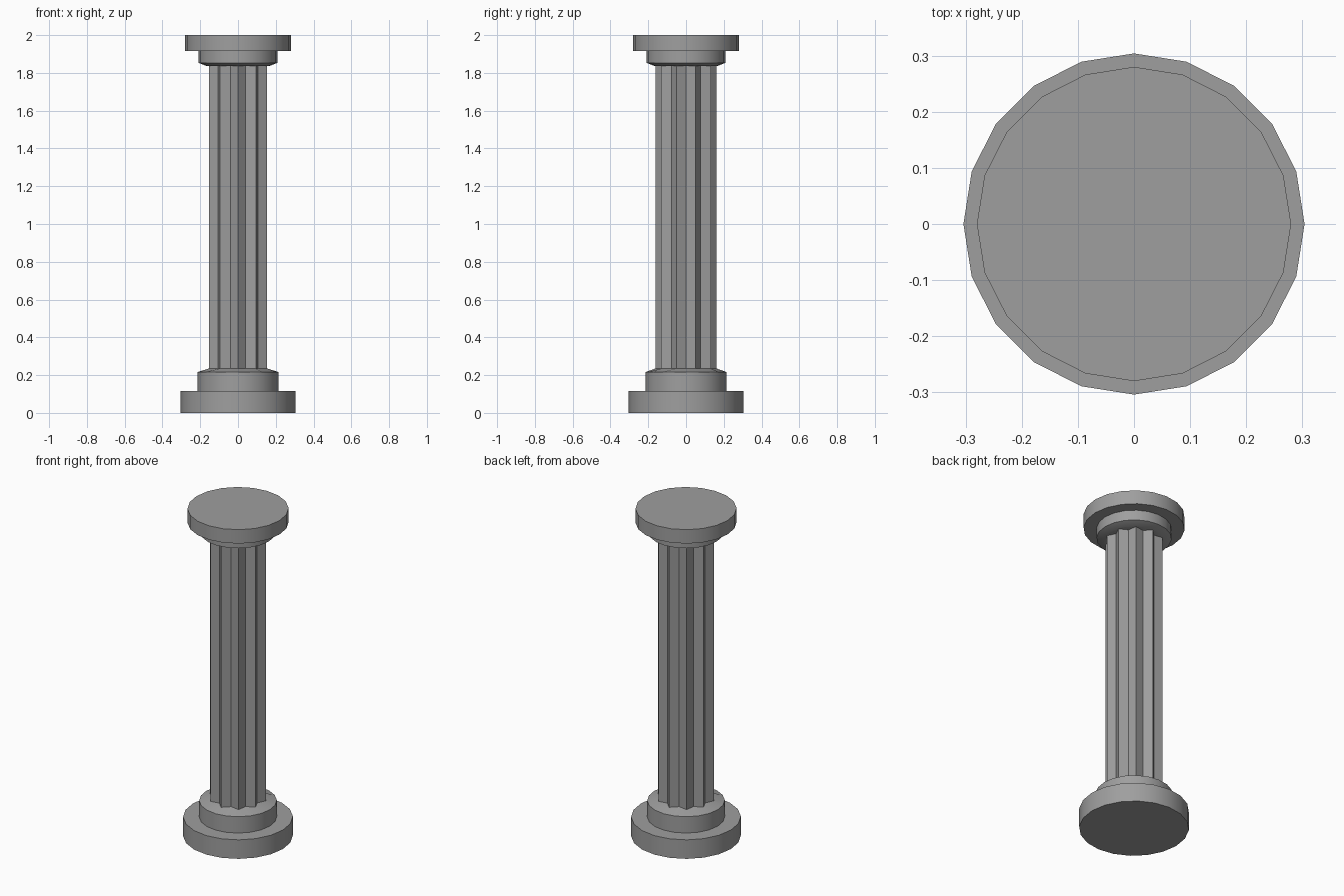
import bpy, bmesh
from math import cos, sin, pi, radians

if "Cube" in bpy.data.objects:
    bpy.data.objects.remove(bpy.data.objects["Cube"])

N = 20
FLUTE_OUT, FLUTE_IN = 0.162, 0.13

# Dark grey stone
stone = bpy.data.materials.new("dark_stone")
stone.diffuse_color = (0.345, 0.345, 0.345, 1)
stone.use_nodes = True
stone.node_tree.nodes["Principled BSDF"].inputs["Base Color"].default_value = stone.diffuse_color


def ring(bm, z, outer, inner=None):
    """20-point ring; alternating radii give the fluted star section."""
    inner = outer if inner is None else inner
    verts = []
    for i in range(N):
        a = 2 * pi * i / N
        r = outer if i % 2 else inner   # ridges at 18, 54, 90 ... degrees
        verts.append(bm.verts.new((r * cos(a), r * sin(a), z)))
    return verts


def loft(name, sections, cap_bottom=False, cap_top=False):
    bm = bmesh.new()
    rings = [ring(bm, *s) for s in sections]
    for lo, hi in zip(rings, rings[1:]):
        for i in range(N):
            j = (i + 1) % N
            bm.faces.new((lo[i], lo[j], hi[j], hi[i]))
    if cap_bottom:
        bm.faces.new(rings[0][::-1])
    if cap_top:
        bm.faces.new(rings[-1])
    mesh = bpy.data.meshes.new(name)
    bm.to_mesh(mesh)
    bm.free()
    mesh.materials.append(stone)
    obj = bpy.data.objects.new(name, mesh)
    bpy.context.collection.objects.link(obj)
    # Smooth round the discs, crisp at steps and flutes
    bpy.ops.object.select_all(action='DESELECT')
    obj.select_set(True)
    bpy.context.view_layer.objects.active = obj
    bpy.ops.object.shade_smooth_by_angle(angle=radians(30))
    return obj


# Stepped base, sloping in to the fluted section
loft("base", [
    (0, 0.304),
    (0.116, 0.304),
    (0.116, 0.215),
    (0.216, 0.215),
    (0.235, FLUTE_OUT, FLUTE_IN),
], cap_bottom=True)

# Fluted shaft
loft("shaft", [
    (0.235, FLUTE_OUT, FLUTE_IN),
    (1.836, FLUTE_OUT, FLUTE_IN),
])

# Stepped capital
loft("capital", [
    (1.836, FLUTE_OUT, FLUTE_IN),
    (1.836, 0.166),
    (1.853, 0.208),
    (1.915, 0.208),
    (1.915, 0.28),
    (2.0, 0.28),
], cap_top=True)
